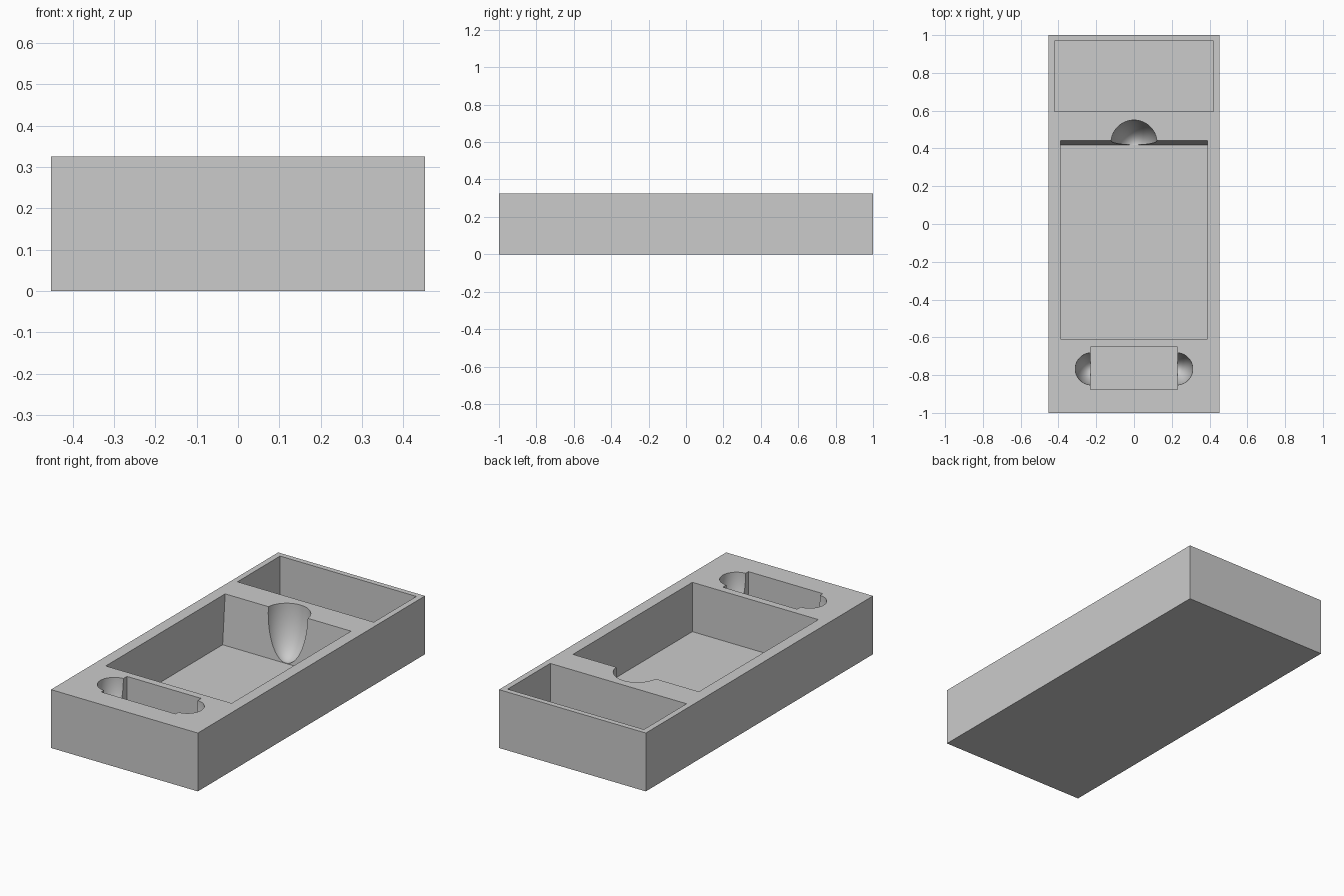
import bpy, bmesh
from mathutils import Matrix

cube = bpy.data.objects.get("Cube")
if cube:
    bpy.data.objects.remove(cube, do_unlink=True)

TOP = 0.325
FLOOR = 0.05

grey = bpy.data.materials.new("plain grey")
grey.use_nodes = True
colour = (0.6, 0.6, 0.6, 1)
grey.diffuse_color = colour
grey.node_tree.nodes["Principled BSDF"].inputs["Base Color"].default_value = colour


def finish(name, bm):
    mesh = bpy.data.meshes.new(name)
    bm.to_mesh(mesh)
    bm.free()
    mesh.materials.append(grey)
    obj = bpy.data.objects.new(name, mesh)
    bpy.context.collection.objects.link(obj)
    return obj


def box(name, x0, x1, y0, y1, z0, z1, lean=0.0):
    """Box whose back wall may lean towards the front at the bottom."""
    bm = bmesh.new()
    bmesh.ops.create_cube(bm, size=1)
    for v in bm.verts:
        low, back = v.co.z < 0, v.co.y > 0
        v.co = (x1 if v.co.x > 0 else x0, y1 if back else y0, z0 if low else z1)
        if low and back:
            v.co.y -= lean
    return finish(name, bm)


def scoop(name, x, y, radius, depth):
    """Deep rounded hollow centred on the top face."""
    bm = bmesh.new()
    place = Matrix.Translation((x, y, TOP)) @ Matrix.Diagonal((radius, radius, depth, 1))
    bmesh.ops.create_uvsphere(bm, u_segments=64, v_segments=48, radius=1, matrix=place)
    return finish(name, bm)


# Solid tray block
tray = box("tray", -0.4525, 0.4525, -1, 1, 0, TOP)

# Pockets rise exactly to a little above the top face
RISE = TOP + 0.1
lean = 0.022
extra = lean * (RISE - TOP) / (TOP - FLOOR)
cutters = [
    box("back_pocket", -0.42, 0.42, 0.595, 0.97, FLOOR, RISE),
    box("main_pocket", -0.388, 0.388, -0.61, 0.441 + extra, FLOOR, RISE, lean + extra),
    box("front_pocket", -0.229, 0.229, -0.877, -0.651, TOP - 0.2, RISE),
    # Finger hollows
    scoop("main_finger_hollow", 0, 0.428, 0.122, TOP - FLOOR - 0.001),
]
for side, name in ((-1, "right"), (1, "left")):
    cutters.append(scoop(name + "_finger_hollow", side * 0.226, -0.767, 0.085, 0.19))

# Carve every cutter out of the tray
for cutter in cutters:
    cutter.hide_render = True
    cutter.hide_viewport = True
    cut = tray.modifiers.new(cutter.name, 'BOOLEAN')
    cut.operation = 'DIFFERENCE'
    cut.solver = 'EXACT'
    cut.object = cutter

# Apply the cuts and discard the cutters
bpy.context.view_layer.update()
graph = bpy.context.evaluated_depsgraph_get()
carved = bpy.data.meshes.new_from_object(tray.evaluated_get(graph))
tray.modifiers.clear()
tray.data = carved
for cutter in cutters:
    bpy.data.objects.remove(cutter, do_unlink=True)

# Smooth hollows, crisp edges
bpy.ops.object.select_all(action='DESELECT')
tray.select_set(True)
bpy.context.view_layer.objects.active = tray
bpy.ops.object.shade_smooth_by_angle(angle=0.5)
